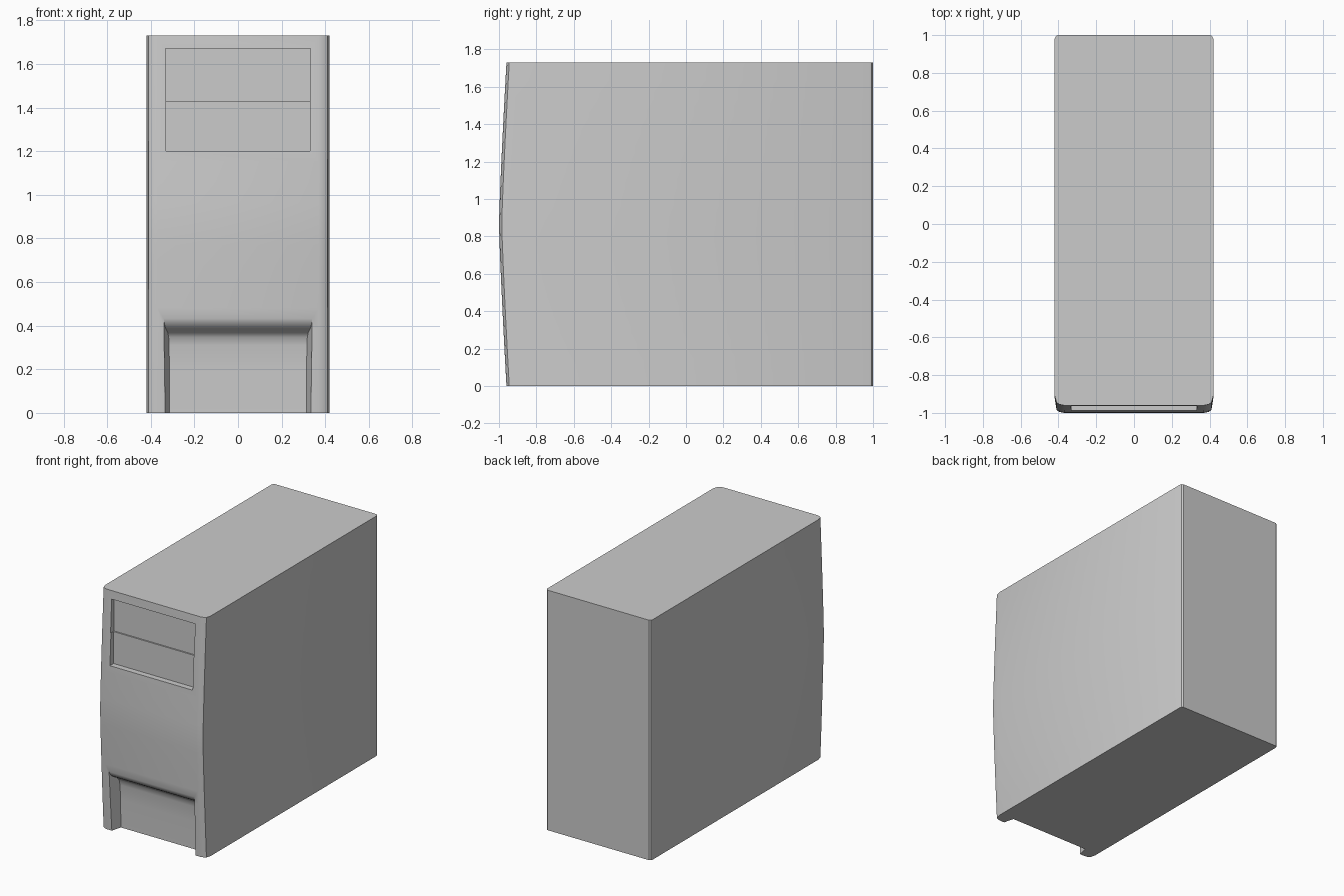
import bpy, bmesh, math

if "Cube" in bpy.data.objects:
    bpy.data.objects.remove(bpy.data.objects["Cube"])

H = 1.73


def bulge(z):
    # forward shift of the bowed front panel at height z
    t = abs(z - H / 2) / (H / 2)
    return -0.04 * (1 - t ** 1.2)


def loft(name, rings):
    # closed solid skinned through equal-length rings of points
    bm = bmesh.new()
    vs = [[bm.verts.new(p) for p in r] for r in rings]
    n = len(vs[0])
    for a, b in zip(vs, vs[1:]):
        for i in range(n):
            j = (i + 1) % n
            bm.faces.new((a[i], a[j], b[j], b[i]))
    bm.faces.new(vs[0][::-1])
    bm.faces.new(vs[-1])
    bmesh.ops.recalc_face_normals(bm, faces=bm.faces)
    me = bpy.data.meshes.new(name)
    bm.to_mesh(me)
    bm.free()
    ob = bpy.data.objects.new(name, me)
    bpy.context.collection.objects.link(ob)
    return ob


def box(name, x0, x1, y0, y1, z0, z1):
    return loft(name, [[(x0, y0, z), (x1, y0, z), (x1, y1, z), (x0, y1, z)]
                       for z in (z0, z1)])


# Tower case: plan outline lofted upwards, only the front points bow
half = [(0.37, -0.96), (0.395, -0.955), (0.41, -0.945), (0.42, -0.91),
        (0.42, 0.98), (0.415, 0.993), (0.405, 1.0)]
outline = half + [(-x, y) for x, y in reversed(half)]
rings = []
for k in range(19):
    z = H * k / 18
    rings.append([(x, y + (bulge(z) if y < -0.93 else bulge(z) * 0.3 if y < 0 else 0), z)
                  for x, y in outline])
case = loft("tower_case", rings)

# Lower intake recess: curved lip profile, side walls taper inwards
lip = [(-1.05, 0.50), (-0.984, 0.436), (-0.977, 0.416), (-0.962, 0.396),
       (-0.94, 0.381), (-0.915, 0.367), (-0.90, 0.347), (-0.893, 0.31),
       (-0.888, 0.20), (-0.885, -0.05), (-1.05, -0.05)]


def half_width(y):
    return 0.315 + 0.025 * (-0.89 - y) / 0.092


recess = loft("recess_cutter", [[(s * half_width(y), y, z) for y, z in lip]
                                for s in (-1, 1)])

# Drive bays: the upper one sits slightly deeper
cutters = [recess,
           box("upper_bay_cutter", -0.333, 0.333, -1.1, -0.935, 1.43, 1.67),
           box("lower_bay_cutter", -0.33, 0.33, -1.1, -0.945, 1.2, 1.45)]

# Cut the openings and shade
bpy.context.view_layer.objects.active = case
case.select_set(True)
for c in cutters:
    m = case.modifiers.new("cut", 'BOOLEAN')
    m.operation = 'DIFFERENCE'
    m.solver = 'EXACT'
    m.object = c
    bpy.ops.object.modifier_apply(modifier=m.name)
for c in cutters:
    bpy.data.objects.remove(c)
bpy.ops.object.shade_smooth_by_angle(angle=math.radians(28))
